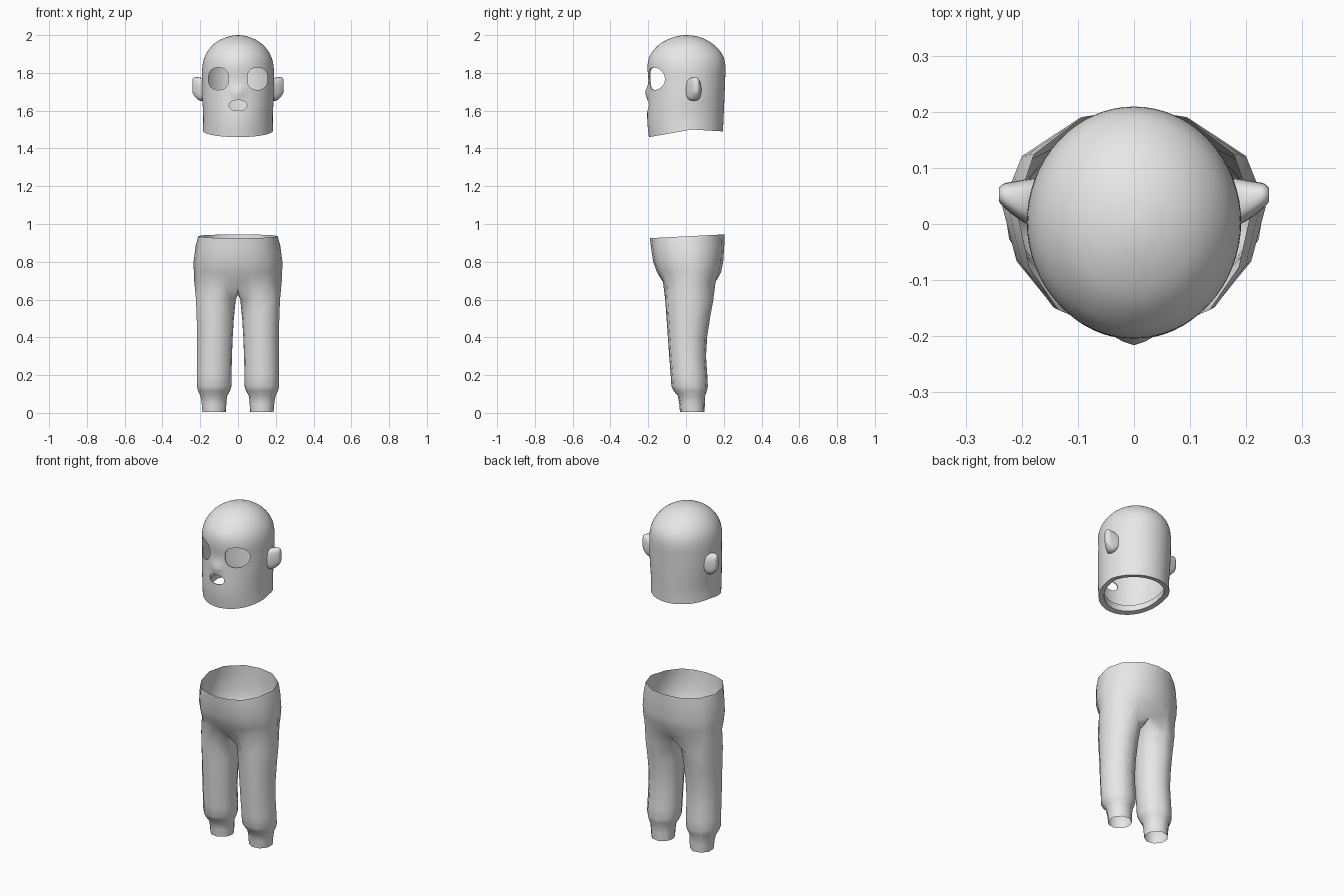
import bpy, bmesh, math

if "Cube" in bpy.data.objects:
    bpy.data.objects.remove(bpy.data.objects["Cube"])

grey = bpy.data.materials.new("plain_grey")
grey.diffuse_color = (0.8, 0.8, 0.8, 1)
grey.use_nodes = True
grey.node_tree.nodes["Principled BSDF"].inputs["Base Color"].default_value = grey.diffuse_color


def make(name, rings, closed=True, cap_start=False, cap_end=False):
    """Skin a list of equally long point rings."""
    bm = bmesh.new()
    vs = [[bm.verts.new(p) for p in r] for r in rings]
    n = len(rings[0])
    for a, b in zip(vs, vs[1:]):
        for i in range(n if closed else n - 1):
            j = (i + 1) % n
            bm.faces.new((a[i], a[j], b[j], b[i]))
    if cap_start:
        bm.faces.new(vs[0][::-1])
    if cap_end:
        bm.faces.new(vs[-1])
    me = bpy.data.meshes.new(name)
    bm.to_mesh(me)
    bm.free()
    ob = bpy.data.objects.new(name, me)
    bpy.context.collection.objects.link(ob)
    me.materials.append(grey)
    return ob


def finish(ob, angle=40):
    """Apply the modifiers, then smooth."""
    dg = bpy.context.evaluated_depsgraph_get()
    me = bpy.data.meshes.new_from_object(ob.evaluated_get(dg))
    ob.modifiers.clear()
    ob.data = me
    bpy.ops.object.select_all(action='DESELECT')
    ob.select_set(True)
    bpy.context.view_layer.objects.active = ob
    bpy.ops.object.shade_smooth_by_angle(angle=math.radians(angle))


def smooth_rows(rows, n=4):
    """Catmull-Rom interpolation of profile rows."""
    out = []
    for k in range(len(rows) - 1):
        p0, p1 = rows[max(k - 1, 0)], rows[k]
        p2, p3 = rows[k + 1], rows[min(k + 2, len(rows) - 1)]
        for s in range(n):
            t = s / n
            out.append([0.5 * (2 * b + (c - a) * t + (2 * a - 5 * b + 4 * c - d) * t * t
                               + (3 * b - a - 3 * c + d) * t ** 3)
                        for a, b, c, d in zip(p0, p1, p2, p3)])
    return out + [list(rows[-1])]


def spow(v, e):
    return math.copysign(abs(v) ** e, v)


# ---- head: thin shell, rows are z, half width, front y, back y
rows = [(1.46, .186, -.196, .196), (1.53, .184, -.204, .198), (1.60, .186, -.205, .201),
        (1.68, .190, -.201, .204), (1.76, .191, -.199, .207), (1.83, .189, -.204, .209),
        (1.88, .178, -.196, .200), (1.92, .157, -.172, .176), (1.955, .125, -.136, .140),
        (1.98, .085, -.090, .097), (1.995, .040, -.043, .050), (2.0, .003, -.003, .005)]
neck_lip = [(1.50, .157, -.167, .167), (1.462, .157, -.167, .167)]


def neck_edge(y):
    return .04 * (y + .196) / .226 if y < .03 else .04 - .01 * (y - .03) / .17


def head_ring(row, n=64):
    z0, w, f, b = row
    ring = []
    for i in range(n):
        a = 2 * math.pi * i / n
        x, y = w * math.cos(a), (f + b) / 2 + (b - f) / 2 * math.sin(a)
        z = z0 + neck_edge(y) * max(0, 1 - (z0 - 1.46) / .2)
        if y < 0 and w > .17:  # nose bump
            y -= .016 * math.exp(-(x / .03) ** 2 - ((z - 1.697) / .03) ** 2)
        ring.append((x, y, z))
    return ring


head = make("head", [head_ring(r) for r in neck_lip + smooth_rows(rows)], cap_end=True)
shell = head.modifiers.new("shell", 'SOLIDIFY')
shell.thickness = .005
shell.offset = -1

# ---- eye and mouth openings
cutters = []
for name, cx, cz, rx, rz, e in (("eye_cutter_left", -.103, 1.769, .054, .059, .85),
                                ("eye_cutter_right", .103, 1.769, .054, .059, .85),
                                ("mouth_cutter", 0, 1.628, .047, .028, .9)):
    rings = []
    for y in (-.4, -.04):
        rings.append([(cx + rx * spow(math.cos(t), e), y, cz + rz * spow(math.sin(t), e))
                      for t in (2 * math.pi * k / 32 for k in range(32))])
    c = make(name, rings, cap_start=True, cap_end=True)
    bm = bmesh.new()
    bm.from_mesh(c.data)
    bmesh.ops.recalc_face_normals(bm, faces=bm.faces)
    bm.to_mesh(c.data)
    bm.free()
    c.hide_render = True
    cut = head.modifiers.new(name, 'BOOLEAN')
    cut.operation = 'DIFFERENCE'
    cut.solver = 'EXACT'
    cut.object = c
    cutters.append(c)
finish(head)
for c in cutters:
    bpy.data.objects.remove(c)

# ---- ears: rows are x, centre y, half y, centre z, half z
ear_rows = [(.17, .040, .042, 1.712, .048), (.19, .040, .040, 1.712, .060),
            (.213, .045, .031, 1.718, .059), (.232, .051, .021, 1.728, .048),
            (.241, .052, .012, 1.731, .036)]
ear = make("ears", [[(x, yc + ry * spow(math.cos(t), .7), zc + rz * spow(math.sin(t), .7))
                     for t in (2 * math.pi * k / 20 for k in range(20))]
                    for x, yc, ry, zc, rz in smooth_rows(ear_rows, 3)], cap_end=True)
ear.modifiers.new("mirror", 'MIRROR')
finish(ear, 60)

# ---- trousers: half hip outline from front centre round the side to back centre
outline = [(0, -1), (.32, -.95), (.64, -.81), (.89, -.42), (1, .11), (.85, .59), (.43, .93), (0, 1)]


def hip_ring(zf, zb, w, f, b):
    return [(w * x, (f + b) / 2 + (b - f) / 2 * y, zf + (zb - zf) * (y + 1) / 2)
            for x, y in outline]


hips = [hip_ring(*r) for r in ((.70, .70, .232, -.130, .168), (.745, .745, .234, -.154, .186),
                               (.80, .80, .235, -.174, .197), (.88, .89, .224, -.186, .203),
                               (.925, .945, .210, -.191, .205))]
# crotch ring: hip outline closed by a seam under the body
hips[0][0], hips[0][-1] = (0, -.105, .665), (0, .14, .665)
crotch = hips[0] + [(0, .09, .637), (0, .02, .63), (0, -.05, .637)]

# leg rows: z, inner x, outer x, front y, back y
leg_rows = [(.60, .014, .227, -.110, .145), (.50, .024, .223, -.103, .127),
            (.40, .030, .220, -.096, .112), (.30, .034, .220, -.089, .106),
            (.20, .036, .221, -.081, .113), (.14, .037, .222, -.077, .116),
            (.115, .045, .215, -.064, .111), (.09, .059, .202, -.043, .101),
            (.05, .063, .195, -.036, .100), (.005, .065, .191, -.032, .098)]
angles = [-52 + 284 * i / 7 for i in range(8)] + [232 + 19 * i for i in (1, 2, 3)]
legs = []
for z, x0, x1, f, b in leg_rows:
    legs.append([((x0 + x1) / 2 + (x1 - x0) / 2 * 1.02 * math.sin(math.radians(a)),
                  (f + b) / 2 - (b - f) / 2 * 1.02 * math.cos(math.radians(a)), z)
                 for a in angles])

hip = make("trousers", hips, closed=False)
leg = make("trouser_leg", legs[::-1] + [crotch])
bm = bmesh.new()
bm.from_mesh(hip.data)
bm.from_mesh(leg.data)
bmesh.ops.remove_doubles(bm, verts=bm.verts, dist=.0005)
bm.to_mesh(hip.data)
bm.free()
bpy.data.objects.remove(leg)
mirror = hip.modifiers.new("mirror", 'MIRROR')
mirror.merge_threshold = .001
finish(hip, 80)
